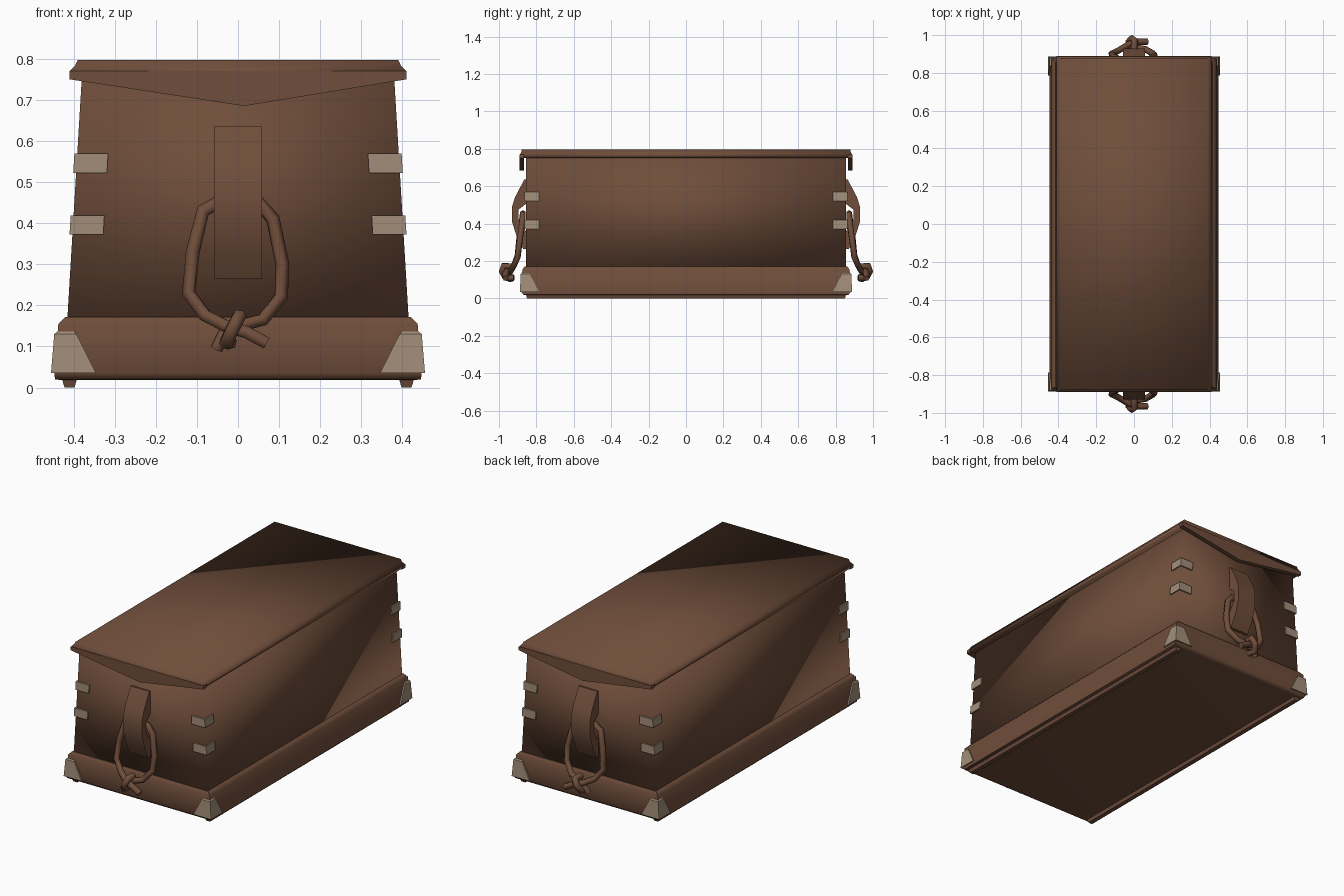
import bpy
import bmesh
from math import radians

cube = bpy.data.objects.get("Cube")
if cube:
    bpy.data.objects.remove(cube, do_unlink=True)


def material(name, rgb):
    m = bpy.data.materials.new(name)
    m.use_nodes = True
    m.diffuse_color = (*rgb, 1)
    m.node_tree.nodes["Principled BSDF"].inputs["Base Color"].default_value = (*rgb, 1)
    return m


LEATHER = material("brown leather", (0.16, 0.075, 0.043))
METAL = material("dull metal", (0.36, 0.27, 0.19))


def loft(name, rings, mat, smooth=None):
    """Join equal closed rings of points with side faces and cap both ends."""
    bm = bmesh.new()
    loops = [[bm.verts.new(p) for p in ring] for ring in rings]
    n = len(loops[0])
    for a, b in zip(loops, loops[1:]):
        for i in range(n):
            j = (i + 1) % n
            bm.faces.new((a[i], a[j], b[j], b[i]))
    bm.faces.new(loops[0])
    bm.faces.new(loops[-1])
    bmesh.ops.recalc_face_normals(bm, faces=bm.faces)
    mesh = bpy.data.meshes.new(name)
    bm.to_mesh(mesh)
    bm.free()
    mesh.materials.append(mat)
    ob = bpy.data.objects.new(name, mesh)
    bpy.context.collection.objects.link(ob)
    if smooth == "all":
        mesh.shade_smooth()
    elif smooth:
        bpy.ops.object.select_all(action="DESELECT")
        ob.select_set(True)
        bpy.context.view_layer.objects.active = ob
        bpy.ops.object.shade_smooth_by_angle(angle=radians(smooth))
    return ob


def rect(hx, hy, z, cx=0):
    return [(cx - hx, -hy, z), (cx + hx, -hy, z), (cx + hx, hy, z), (cx - hx, hy, z)]


def corner(sx, sy, x, y, x_end, y_end, z, t=0.03):
    """L-shaped ring wrapped round one vertical corner."""
    pts = [(x, y), (x, y_end), (x - t, y_end), (x - t, y - t), (x_end, y - t), (x_end, y)]
    return [(sx * px, sy * py, z) for px, py in pts]


def rope(name, points, radius, s):
    cu = bpy.data.curves.new(name, "CURVE")
    cu.dimensions = "3D"
    cu.bevel_depth = radius
    cu.bevel_resolution = 1
    cu.use_fill_caps = True
    sp = cu.splines.new("POLY")
    sp.points.add(len(points) - 1)
    for p, (x, y, z) in zip(sp.points, points):
        p.co = (x, s * y, z, 1)
    cu.materials.append(LEATHER)
    ob = bpy.data.objects.new(name, cu)
    bpy.context.collection.objects.link(ob)
    bpy.ops.object.select_all(action="DESELECT")
    ob.select_set(True)
    bpy.context.view_layer.objects.active = ob
    bpy.ops.object.convert(target="MESH")


def body_half(z):
    return 0.415 - (z - 0.17) * 0.06


# Tapered body, base moulding and lid
loft("body", [rect(body_half(z), 0.855, z) for z in (0.16, 0.77)], LEATHER, "all")
loft("base", [rect(0.425, 0.855, 0.018), rect(0.445, 0.87, 0.02), rect(0.447, 0.88, 0.035),
              rect(0.437, 0.875, 0.155), rect(0.42, 0.862, 0.172)], LEATHER, 50)
loft("lid", [rect(0.405, 0.885, 0.752), rect(0.41, 0.888, 0.77),
             rect(0.396, 0.88, 0.784), rect(0.39, 0.88, 0.797)], LEATHER, "all")

# Runners under the long sides
for side, s in (("left", 1), ("right", -1)):
    loft(f"runner_{side}", [rect(0.012, 0.85, 0, s * 0.41), rect(0.018, 0.855, 0.02, s * 0.41)],
         LEATHER)

# Pointed lid flap, strap and knotted rope on each end
flap = [(-0.41, 0.77), (-0.41, 0.75), (0.015, 0.685), (0.41, 0.75), (0.41, 0.77)]
strap = [(0.85, 0.635), (0.865, 0.635), (0.915, 0.54), (0.93, 0.49), (0.93, 0.41),
         (0.905, 0.33), (0.87, 0.265), (0.85, 0.265), (0.85, 0.35),
         (0.895, 0.42), (0.895, 0.475), (0.85, 0.51)]
rope_path = [(0.07, 0.965, 0.108), (0.02, 0.965, 0.135), (-0.03, 0.95, 0.15),
             (-0.08, 0.92, 0.175), (-0.12, 0.90, 0.23), (-0.11, 0.89, 0.33),
             (-0.085, 0.875, 0.43), (-0.04, 0.872, 0.455), (0.05, 0.872, 0.45),
             (0.085, 0.875, 0.41), (0.108, 0.89, 0.30), (0.105, 0.90, 0.22),
             (0.06, 0.925, 0.165), (0, 0.935, 0.15), (-0.035, 0.945, 0.13),
             (-0.052, 0.935, 0.095)]
knot_path = [(0, 0.925, 0.172), (0.004, 0.975, 0.175), (-0.012, 0.983, 0.145),
             (-0.028, 0.965, 0.11), (-0.02, 0.92, 0.11)]
for end, s in (("front", -1), ("back", 1)):
    loft(f"flap_{end}", [[(x, s * y, z) for x, z in flap] for y in (0.865, 0.89)], LEATHER, 30)
    loft(f"strap_{end}", [[(x, s * y, z) for y, z in strap] for x in (-0.058, 0.058)],
         LEATHER, 40)
    rope(f"rope_loop_{end}", rope_path, 0.017, s)
    rope(f"rope_knot_{end}", knot_path, 0.018, s)

# Metal brackets and base corner caps
for end, sy in (("front", -1), ("back", 1)):
    for side, sx in (("left", 1), ("right", -1)):
        for label, z in (("lower", 0.372), ("upper", 0.522)):
            rings = []
            for h in (z, z + 0.047):
                w = body_half(h) + 0.007
                rings.append(corner(sx, sy, w, 0.863, w - 0.082, 0.785, h))
            loft(f"bracket_{label}_{end}_{side}", rings, METAL)
        loft(f"corner_cap_{end}_{side}",
             [corner(sx, sy, 0.455, 0.888, 0.345, 0.785, 0.035),
              corner(sx, sy, 0.447, 0.884, 0.393, 0.835, 0.13),
              corner(sx, sy, 0.44, 0.878, 0.398, 0.84, 0.136)], METAL, 30)
